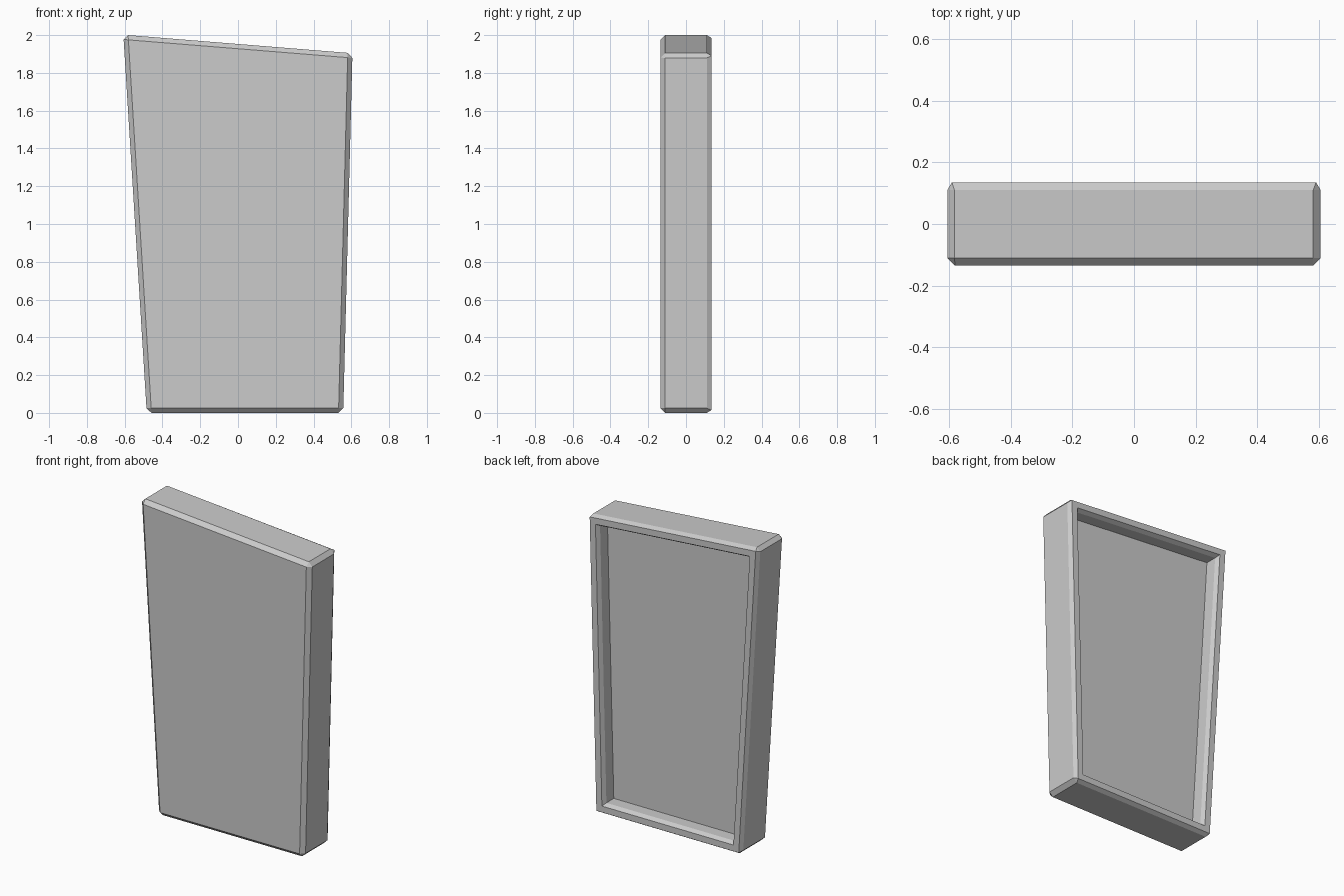
import bpy, bmesh

if "Cube" in bpy.data.objects:
    bpy.data.objects.remove(bpy.data.objects["Cube"])

HALF_DEPTH = 0.135
CHAMFER = 0.025
RECESS = 0.1
OUTLINE = [(-0.483, 0), (0.557, 0), (0.606, 1.904), (-0.607, 2.002)]

# Tapered slab with a slanted top
bm = bmesh.new()
front = [bm.verts.new((x, -HALF_DEPTH, z)) for x, z in OUTLINE]
back = [bm.verts.new((x, HALF_DEPTH, z)) for x, z in OUTLINE]
bm.faces.new(front)
bm.faces.new(back[::-1])
for i in range(4):
    j = (i + 1) % 4
    bm.faces.new((front[j], front[i], back[i], back[j]))
bmesh.ops.recalc_face_normals(bm, faces=bm.faces)

# Chamfer all edges
bmesh.ops.bevel(bm, geom=bm.edges[:], offset=CHAMFER, offset_type='OFFSET',
                segments=1, profile=0.5, affect='EDGES')

# Back chamfer is a little steeper than the front one
rim = max(bm.faces, key=lambda f: f.calc_center_median().y)
for v in rim.verts:
    v.co.x += 0.01 if v.co.x > 0 else -0.01
    v.co.z += 0.01 if v.co.z > 1 else -0.01

# Flat rim, sloping lip, then the recess
bm.normal_update()
bmesh.ops.inset_region(bm, faces=[rim], thickness=0.04, use_even_offset=True)
bmesh.ops.inset_region(bm, faces=[rim], thickness=0.015, use_even_offset=True)
bmesh.ops.translate(bm, verts=rim.verts, vec=(0, -CHAMFER, 0))
floor = bmesh.ops.extrude_discrete_faces(bm, faces=[rim])["faces"][0]
bmesh.ops.translate(bm, verts=floor.verts, vec=(0, CHAMFER - RECESS, 0))

mesh = bpy.data.meshes.new("hollow_panel")
bm.to_mesh(mesh)
bm.free()
bpy.context.collection.objects.link(bpy.data.objects.new("hollow_panel", mesh))
